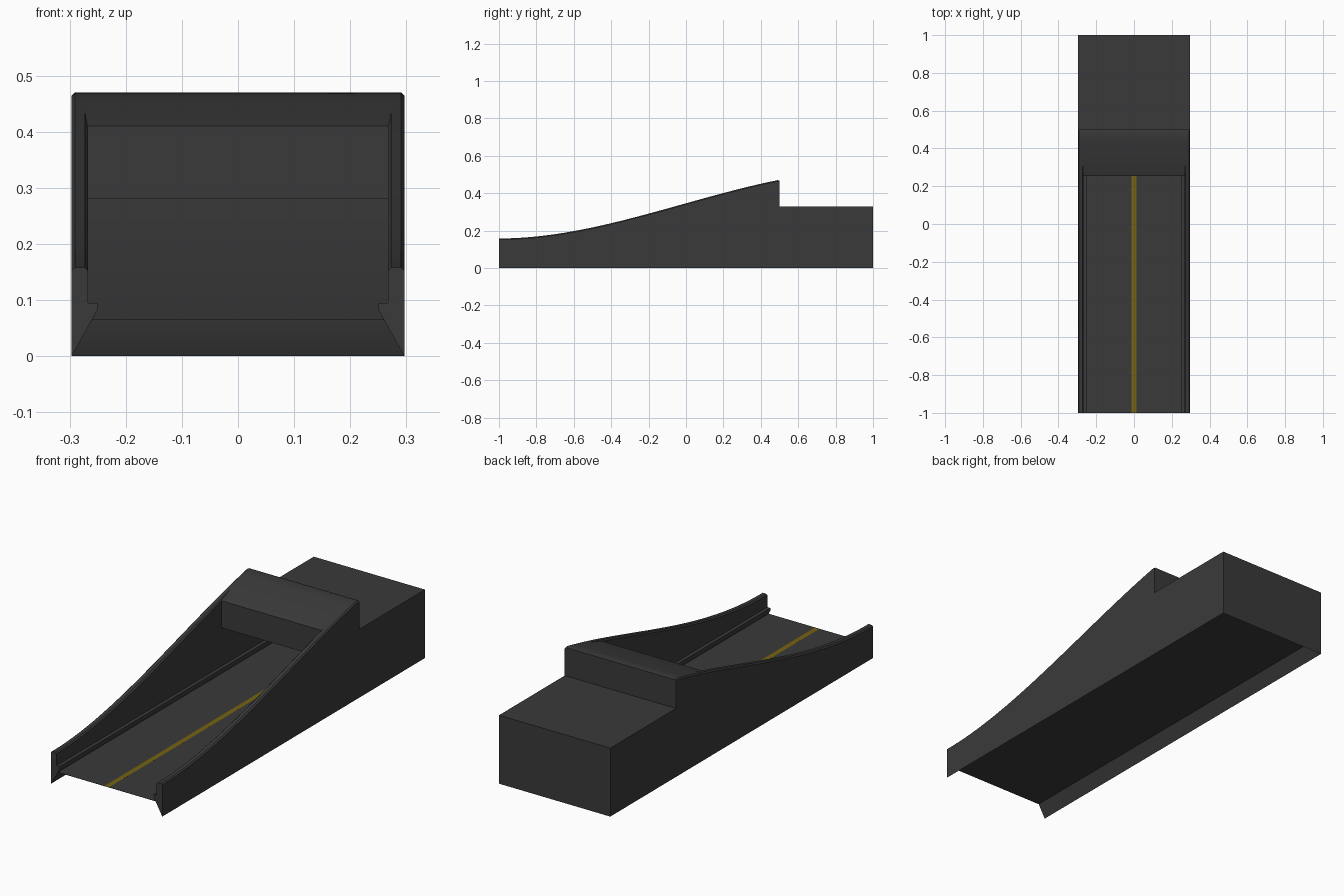
import bpy, bmesh

if "Cube" in bpy.data.objects:
    bpy.data.objects.remove(bpy.data.objects["Cube"])

W = 0.2965           # half width of the body
DECK_Z = 0.065       # top of the flat deck


def material(name, rgb):
    m = bpy.data.materials.new(name)
    m.diffuse_color = (*rgb, 1)
    m.use_nodes = True
    m.node_tree.nodes["Principled BSDF"].inputs["Base Color"].default_value = m.diffuse_color
    return m


charcoal = material("charcoal", (0.042, 0.042, 0.042))
yellow = material("dark yellow", (0.18, 0.125, 0.006))


def height(y):
    """Gentle S-curve of the side wall's top edge."""
    t = (y + 1) / 1.5
    return 0.158 + 0.314 * (3 * t**2 - 2 * t**3) + 0.3 * (t**3 - t**2)


def loft(name, rings, mat):
    """Skin matching closed rings of points and cap both ends."""
    bm = bmesh.new()
    vs = [[bm.verts.new(p) for p in ring] for ring in rings]
    n = len(vs[0])
    for a, b in zip(vs, vs[1:]):
        for i in range(n):
            j = (i + 1) % n
            bm.faces.new((a[i], a[j], b[j], b[i]))
    bm.faces.new(vs[0])
    bm.faces.new(vs[-1])
    bmesh.ops.remove_doubles(bm, verts=bm.verts, dist=1e-5)
    bmesh.ops.recalc_face_normals(bm, faces=bm.faces)
    me = bpy.data.meshes.new(name)
    bm.to_mesh(me)
    bm.free()
    me.materials.append(mat)
    ob = bpy.data.objects.new(name, me)
    bpy.context.collection.objects.link(ob)
    bpy.ops.object.select_all(action='DESELECT')
    ob.select_set(True)
    bpy.context.view_layer.objects.active = ob
    bpy.ops.object.shade_smooth_by_angle(angle=0.5)
    return ob


def across(name, x, profile, mat):
    """Extrude a (y, z) profile across the body from -x to x."""
    return loft(name, [[(s * x, y, z) for y, z in profile] for s in (-1, 1)], mat)


def rect(y0, y1, z0, z1):
    return [(y0, z0), (y1, z0), (y1, z1), (y0, z1)]


# Side walls: undercut foot, small inner rail, chamfered top edge
def wall_ring(side, y, top, c):
    pts = [(W, 0), (0.25, 0.083), (0.25, 0.095), (0.267, 0.095),
           (0.267, top - c), (0.267 + c, top), (W - c, top), (W, top - c)]
    return [(side * x, y, z) for x, z in pts]


ys = [-1 + 1.49 * i / 30 for i in range(31)]
for side, label in ((-1, "left"), (1, "right")):
    rings = [wall_ring(side, y, height(y), 0.006) for y in ys]
    rings.append(wall_ring(side, 0.5, height(0.5) - 0.005, 0.006))
    loft(label + "_side_wall", rings, charcoal)
    # Lower wall of the rear box
    loft(label + "_rear_wall",
         [wall_ring(side, y, 0.329, 0) for y in (0.5, 1.0)], charcoal)

# Deck with a thin centre stripe
across("deck", 0.26, rect(-1, 0.98, DECK_Z - 0.001, DECK_Z), charcoal)
across("centre_stripe", 0.012, rect(-1, 0.97, DECK_Z - 0.0005, DECK_Z + 0.00005), yellow)

# Hood bridging the walls, open underneath
top_line = [(0.255, 0.41), (0.28, height(0.28) - 0.003)]
top_line += [(y, height(y)) for y in ys if y > 0.3]
top_line += [(0.5, height(0.5) - 0.005), (0.5, 0.28), (0.255, 0.28)]
across("hood", W - 0.006, top_line, charcoal)

# Rear box lid and end plate with an undercut foot
across("rear_box_lid", W, rect(0.5, 1, 0.28, 0.33), charcoal)
across("rear_end_plate", W, [(1, 0), (1, 0.33), (0.97, 0.33), (0.97, 0.065)], charcoal)
